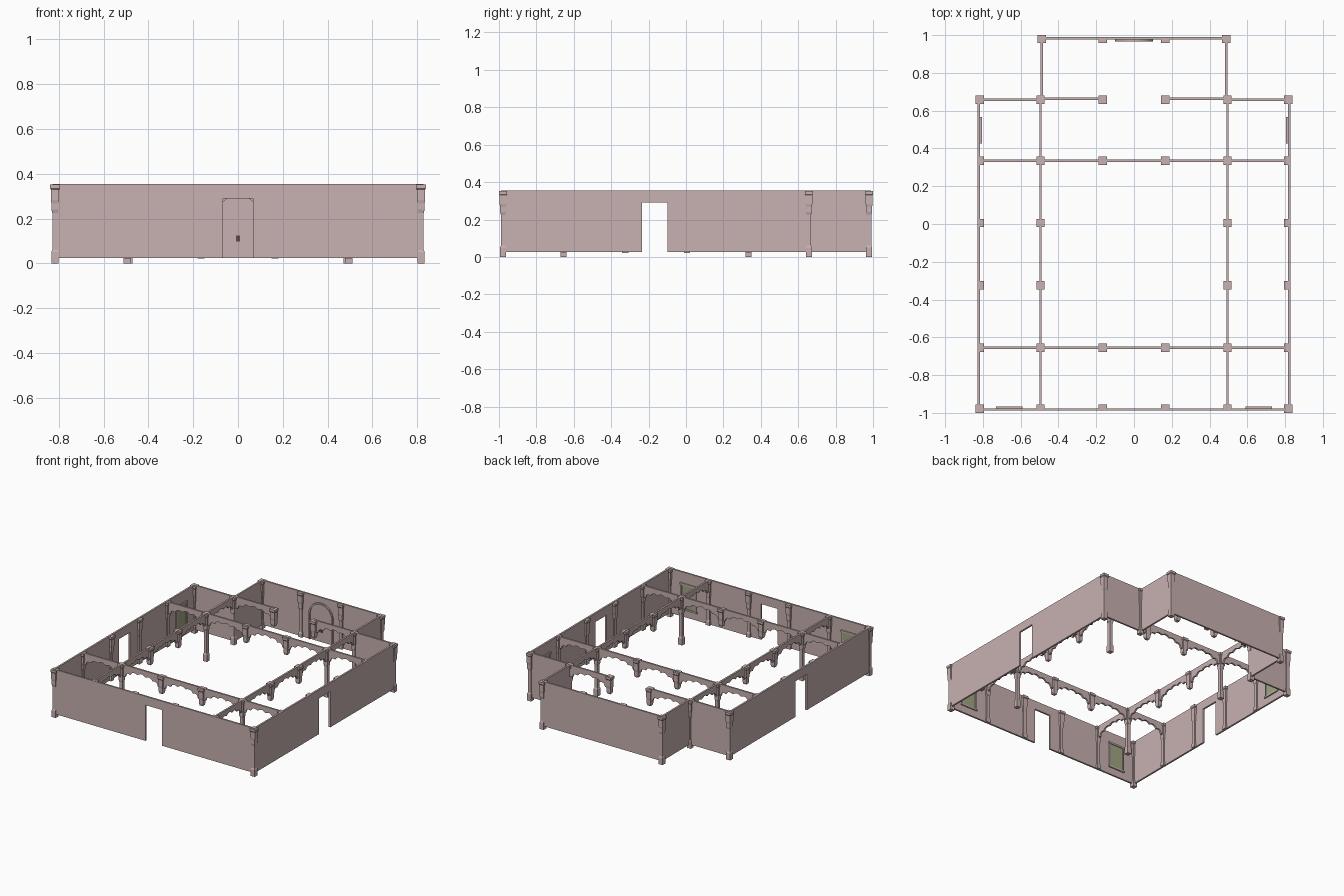
import bpy, bmesh, math

cube = bpy.data.objects.get("Cube")
if cube:
    bpy.data.objects.remove(cube, do_unlink=True)


def material(name, rgb):
    m = bpy.data.materials.new(name)
    m.use_nodes = True
    m.diffuse_color = (*rgb, 1)
    m.node_tree.nodes["Principled BSDF"].inputs["Base Color"].default_value = (*rgb, 1)
    return m


STONE = material("rose stone", (0.58, 0.44, 0.44))
OLIVE = material("olive shutter", (0.35, 0.38, 0.22))
DARK = material("dark brown", (0.10, 0.07, 0.07))

BASE, TOP, THICK = 0.025, 0.355, 0.013
X_OUT, X_MID, X_IN = 0.817, 0.495, 0.165
Y_FRONT, Y_BACK, Y_STEP = -0.978, 0.979, 0.657
Y_ROWS = [Y_FRONT, -0.655, -0.325, 0.005, 0.335, Y_STEP]
DOOR_W, DOOR_TOP = 0.067, 0.29


def finish(name, bm, mat):
    bmesh.ops.recalc_face_normals(bm, faces=bm.faces)
    mesh = bpy.data.meshes.new(name)
    bm.to_mesh(mesh)
    bm.free()
    mesh.materials.append(mat)
    ob = bpy.data.objects.new(name, mesh)
    bpy.context.collection.objects.link(ob)
    return ob


def prism(name, outline, x, y, axis, thick=THICK, mat=STONE):
    """Extrude an upright outline of (along, z) points, centred on x, y."""
    bm = bmesh.new()
    h = thick / 2
    if axis == "x":
        ring = [bm.verts.new((x + u, y - h, z)) for u, z in outline]
        step = (0, thick, 0)
    else:
        ring = [bm.verts.new((x - h, y + u, z)) for u, z in outline]
        step = (thick, 0, 0)
    face = bm.faces.new(ring)
    out = bmesh.ops.extrude_face_region(bm, geom=[face])
    moved = [v for v in out["geom"] if isinstance(v, bmesh.types.BMVert)]
    bmesh.ops.translate(bm, verts=moved, vec=step)
    return finish(name, bm, mat)


def rect(u0, u1, z0, z1):
    return [(u0, z0), (u1, z0), (u1, z1), (u0, z1)]


def door_wall(u0, u1, door):
    """Wall outline with a doorway centred on the given place."""
    a, b = door - DOOR_W, door + DOOR_W
    return [(u0, BASE), (a, BASE), (a, DOOR_TOP), (b, DOOR_TOP),
            (b, BASE), (u1, BASE), (u1, TOP), (u0, TOP)]


def arch_outline(length, lobes=7, steps=5):
    """Spandrel panel over a scalloped arch."""
    half, spring, rise = length / 2, 0.235, 0.075
    span = half - 0.016
    pts = [(half, spring), (half, TOP), (-half, TOP), (-half, spring)]
    for i in range(lobes * steps + 1):
        t = i / (lobes * steps)
        a = math.pi * (1 - t)
        bulge = 0.013 * abs(math.sin(math.pi * lobes * t))
        pts.append((math.cos(a) * (span + bulge * 0.4),
                    spring + math.sin(a) * rise + bulge))
    return pts


# Square column profile: half width and height
HEAD = [(0.012, 0.225), (0.016, 0.24), (0.016, 0.268), (0.0185, 0.283),
        (0.0185, 0.33), (0.022, 0.335), (0.022, 0.352)]
FOOT = [(0.0165, 0), (0.0165, 0.05), (0.012, 0.06)]


def column(name, x, y, kind="full", out=(0, 0)):
    """Full column, hanging pendant, or pilaster cut flat on its wall side."""
    rows = HEAD if kind == "pendant" else FOOT + HEAD
    bm = bmesh.new()
    last = None
    for w, z in rows:
        if kind == "pilaster":
            z = max(z, 0.022)
        ring = []
        for sx, sy in ((-1, -1), (1, -1), (1, 1), (-1, 1)):
            dx = 0 if sx == out[0] else sx * w
            dy = 0 if sy == out[1] else sy * w
            ring.append(bm.verts.new((x + dx, y + dy, z)))
        if last:
            for i in range(4):
                j = (i + 1) % 4
                bm.faces.new((last[i], last[j], ring[j], ring[i]))
        else:
            bm.faces.new(ring[::-1])
        last = ring
    bm.faces.new(last)
    return finish(name, bm, STONE)


def arcade(name, x, y, length, axis):
    prism(name, arch_outline(length), x, y, axis)


def window(name, x, y, axis, inward):
    """Shutter panel with a frame and sill on the inner wall face."""
    def part(suffix, outline, proud, mat):
        d = inward * (0.006 + proud / 2)
        px, py = (x, y + d) if axis == "x" else (x + d, y)
        prism(name + suffix, outline, px, py, axis, proud, mat)

    part("_shutter", rect(-0.055, 0.055, 0.09, 0.265), 0.004, OLIVE)
    for s, side in ((-1, "_jamb_a"), (1, "_jamb_b")):
        part(side, rect(s * 0.059 - 0.005, s * 0.059 + 0.005, 0.08, 0.27), 0.008, STONE)
    part("_lintel", rect(-0.07, 0.07, 0.262, 0.275), 0.009, STONE)
    part("_sill", rect(-0.07, 0.07, 0.078, 0.09), 0.009, STONE)


# Front and back walls
prism("front_wall", door_wall(-X_OUT, X_OUT, 0), 0, Y_FRONT - 0.004, "x")
prism("back_wall", rect(-0.49, 0.49, BASE, TOP), 0, Y_BACK + 0.004, "x")

for s, side in ((1, "left"), (-1, "right")):
    # Outer walls on each side
    wx = s * (X_OUT + 0.004)
    prism(side + "_wall", door_wall(Y_FRONT - 0.01, Y_STEP + 0.005, -0.167), wx, 0, "y")
    prism(side + "_step_wall", rect(-0.163, 0.163, BASE, TOP), s * 0.656, Y_STEP, "x")
    prism(side + "_alcove_wall", rect(-0.163, 0.163, BASE, TOP), s * 0.489, 0.819, "y")

    # Corner columns and the four freestanding columns
    for i, (cx, cy) in enumerate(((X_OUT, Y_FRONT), (X_OUT, Y_STEP), (0.488, Y_BACK),
                                  (X_MID, Y_STEP), (X_MID, -0.655), (X_MID, 0.335))):
        column(f"{side}_column_{i}", s * cx, cy)

    # Pilasters against the walls
    for cx in (X_MID, X_IN):
        column(side + "_front_pilaster", s * cx, Y_FRONT, "pilaster", (0, -1))
    column(side + "_back_pilaster", s * X_IN, Y_BACK, "pilaster", (0, 1))
    for cy in Y_ROWS[1:5]:
        column(side + "_wall_pilaster", s * X_OUT, cy, "pilaster", (s, 0))

    # Hanging pendants of the arcades
    for cy in (-0.325, 0.005):
        column(side + "_aisle_pendant", s * X_MID, cy, "pendant")
    for cy in (-0.655, 0.335, Y_STEP):
        column(side + "_cross_pendant", s * X_IN, cy, "pendant")

    # Lengthwise arcade
    for a, b in zip(Y_ROWS, Y_ROWS[1:]):
        arcade(side + "_aisle_arch", s * X_MID, (a + b) / 2, b - a, "y")
    # Cross arcades
    for cy in (-0.655, 0.335):
        arcade(side + "_outer_arch", s * (X_OUT + X_MID) / 2, cy, X_OUT - X_MID, "x")
        arcade(side + "_inner_arch", s * (X_MID + X_IN) / 2, cy, X_MID - X_IN, "x")
    arcade(side + "_alcove_arch", s * (X_MID + X_IN) / 2, 0.664, X_MID - X_IN, "x")

    # Shuttered windows
    window(side + "_front_window", s * 0.66, Y_FRONT - 0.004, "x", 1)
    window(side + "_side_window", wx, 0.497, "y", -s)

for cy in (-0.655, 0.335):
    arcade("middle_arch", 0, cy, 2 * X_IN, "x")

# Arched surround on the alcove wall
def arc(r, turn):
    pts = [(math.cos(math.pi * i / 20) * r, 0.215 + math.sin(math.pi * i / 20) * r)
           for i in range(21)]
    pts = [(r, BASE)] + pts + [(-r, BASE)]
    return pts[::-1] if turn else pts


prism("niche_surround", arc(0.1, False) + arc(0.089, True), 0, Y_BACK - 0.007, "x", 0.01)
prism("niche_plaque", rect(-0.01, 0.01, 0.098, 0.124), 0, Y_BACK - 0.005, "x", 0.007, DARK)
